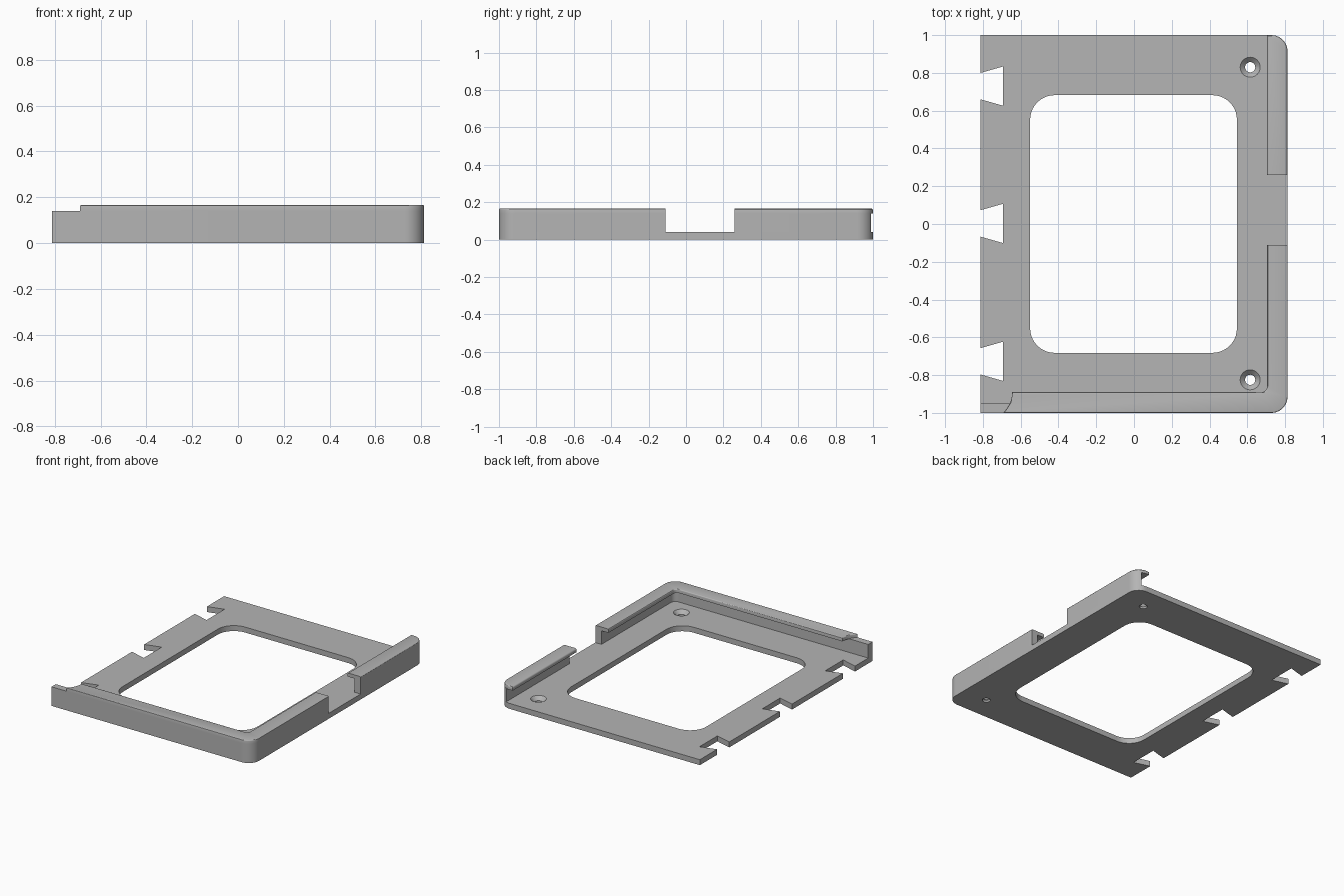
import bpy, bmesh, math

if "Cube" in bpy.data.objects:
    bpy.data.objects.remove(bpy.data.objects["Cube"])

X0, X1, Y0, Y1 = -0.8125, 0.8125, -1.0, 1.0
PLATE_Z, WALL_Z, LIP_Z = 0.04, 0.14, 0.167
R, WALL = 0.085, 0.05          # outer corner radius, wall thickness
GAP = (-0.11, 0.26)            # opening in the right wall
LIP_X, LIP_Y = 0.705, -0.89    # inner edges of the lip

grey = bpy.data.materials.new("grey")
grey.diffuse_color = (0.46, 0.46, 0.46, 1)
grey.use_nodes = True
grey.node_tree.nodes["Principled BSDF"].inputs["Base Color"].default_value = grey.diffuse_color


def arc(cx, cy, r, a0, a1, n=10):
    """Points on an arc, angles in degrees."""
    angles = [math.radians(a0 + (a1 - a0) * i / n) for i in range(n + 1)]
    return [(cx + r * math.cos(a), cy + r * math.sin(a)) for a in angles]


def make_object(name, bm):
    bmesh.ops.recalc_face_normals(bm, faces=bm.faces)
    me = bpy.data.meshes.new(name)
    bm.to_mesh(me)
    bm.free()
    me.materials.append(grey)
    ob = bpy.data.objects.new(name, me)
    bpy.context.collection.objects.link(ob)
    return ob


def prism(name, outline, z0, z1, bevel=0, open_bottom=False):
    """Extrude an outline; optionally round its top rim except at the gap."""
    bm = bmesh.new()
    base = bm.faces.new([bm.verts.new((x, y, z0)) for x, y in outline])
    res = bmesh.ops.extrude_face_region(bm, geom=[base], use_keep_orig=True)
    top = [v for v in res["geom"] if isinstance(v, bmesh.types.BMVert)]
    for v in top:
        v.co.z = z1
    bmesh.ops.recalc_face_normals(bm, faces=bm.faces)
    if open_bottom:
        bm.faces.remove(base)
    if bevel:
        def at_gap(e):
            return any(all(abs(v.co.y - g) < 1e-4 for v in e.verts) for g in GAP)
        rim = [e for e in bm.edges
               if all(v.co.z > z1 - 1e-5 for v in e.verts) and not at_gap(e)]
        bmesh.ops.bevel(bm, geom=rim, offset=bevel, segments=3,
                        profile=0.5, affect='EDGES', clamp_overlap=True)
    return make_object(name, bm)


def lathe(name, cx, cy, rings, n=32):
    """Closed solid of revolution from (radius, z) rings."""
    bm = bmesh.new()
    loops = [[bm.verts.new((cx + r * math.cos(2 * math.pi * i / n),
                            cy + r * math.sin(2 * math.pi * i / n), z))
              for i in range(n)] for r, z in rings]
    for a, b in zip(loops, loops[1:]):
        for i in range(n):
            j = (i + 1) % n
            bm.faces.new((a[i], a[j], b[j], b[i]))
    bm.faces.new(loops[0][::-1])
    bm.faces.new(loops[-1])
    return make_object(name, bm)


def smooth(ob):
    bpy.ops.object.select_all(action='DESELECT')
    ob.select_set(True)
    bpy.context.view_layer.objects.active = ob
    bpy.ops.object.shade_smooth_by_angle(angle=math.radians(30))


# Outer corners shared by plate, walls and lips
front_corner = arc(X1 - R, Y0 + R, R, -90, 0)
back_corner = arc(X1 - R, Y1 - R, R, 0, 90)

# Base plate, with dovetail slots along the left edge
slots = []
for c in (0.73, 0.003, -0.727):
    slots += [(X0, c + 0.07), (-0.693, c + 0.104),
              (-0.693, c - 0.104), (X0, c - 0.07)]
plate = prism("base_plate",
              [(X0, Y0)] + front_corner + back_corner + [(X0, Y1)] + slots,
              0, PLATE_Z)

# Rounded window and countersunk screw holes
wx0, wx1, wy, wr = -0.55, 0.545, 0.682, 0.13
window = (arc(wx1 - wr, -wy + wr, wr, -90, 0) + arc(wx1 - wr, wy - wr, wr, 0, 90)
          + arc(wx0 + wr, wy - wr, wr, 90, 180) + arc(wx0 + wr, -wy + wr, wr, 180, 270))
cutters = [prism("window_cutter", window, -0.1, 0.1)]
for cy in (0.83, -0.825):
    cutters.append(lathe("screw_hole_cutter", 0.615, cy,
                         [(0.027, -0.1), (0.027, 0.014), (0.053, PLATE_Z), (0.053, 0.1)]))
bpy.context.view_layer.objects.active = plate
for cutter in cutters:
    mod = plate.modifiers.new("cut", 'BOOLEAN')
    mod.operation = 'DIFFERENCE'
    mod.solver = 'EXACT'
    mod.object = cutter
    bpy.ops.object.modifier_apply(modifier=mod.name)
    bpy.data.objects.remove(cutter)

# Front wall wrapping round the corner up to the gap
inner = arc(X1 - R, Y0 + R, R - WALL, 0, -90)
front_wall = prism("front_wall",
                   [(X0, Y0)] + front_corner + [(X1, GAP[0]), (X1 - WALL, GAP[0])]
                   + inner + [(X0, Y0 + WALL)],
                   PLATE_Z, WALL_Z, open_bottom=True)

# Back part of the right wall, stopping just short of the back edge
wall_end = 0.99
back_wall = prism("back_wall",
                  [(X1 - WALL, GAP[1]), (X1, GAP[1])]
                  + [p for p in back_corner if p[1] < wall_end]
                  + [(X1 - R + math.sqrt(R * R - (wall_end - Y1 + R) ** 2), wall_end),
                     (X1 - WALL, wall_end)],
                  PLATE_Z, WALL_Z, open_bottom=True)

# Overhanging lips with rounded rims
lip_corner = arc(LIP_X - 0.03, LIP_Y + 0.03, 0.03, 0, -90, 6)
lip_end = arc(-0.8, LIP_Y, 0.155, 0, -45.2, 8)
front_lip = prism("front_lip",
                  lip_end + front_corner + [(X1, GAP[0]), (LIP_X, GAP[0])] + lip_corner,
                  WALL_Z, LIP_Z, bevel=0.011)
back_lip = prism("back_lip",
                 [(LIP_X, GAP[1]), (X1, GAP[1])] + back_corner + [(LIP_X, Y1)],
                 WALL_Z, LIP_Z, bevel=0.011)

for part in (plate, front_wall, back_wall, front_lip, back_lip):
    smooth(part)
